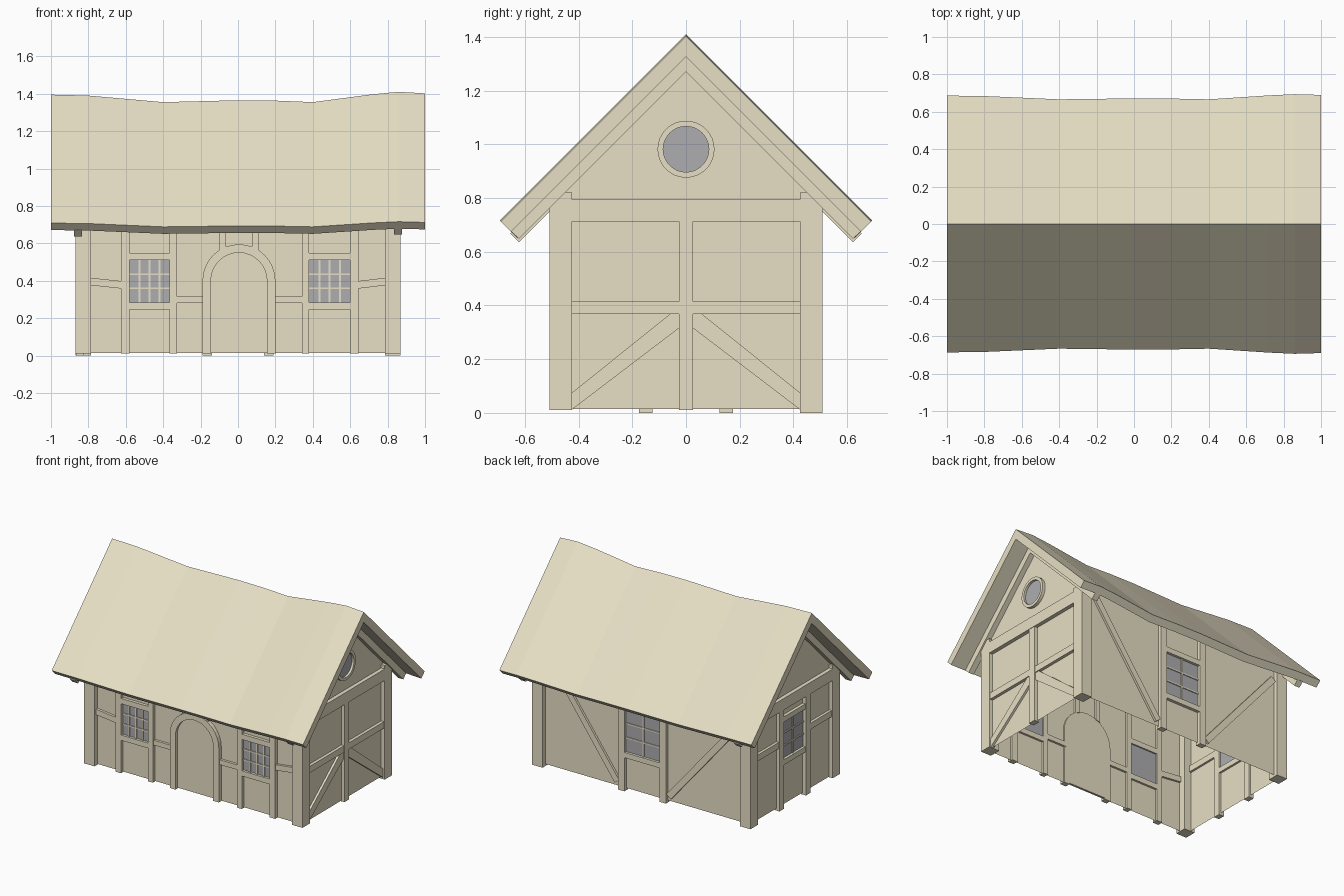
import bpy, bmesh, math
from mathutils import Vector

if "Cube" in bpy.data.objects:
    bpy.data.objects.remove(bpy.data.objects["Cube"])


def material(name, rgb):
    m = bpy.data.materials.new(name)
    m.diffuse_color = (*rgb, 1)
    m.use_nodes = True
    m.node_tree.nodes["Principled BSDF"].inputs["Base Color"].default_value = m.diffuse_color
    return m


TAN = material("timber_and_plaster", (0.80, 0.74, 0.56))
GREY = material("window_glass", (0.42, 0.42, 0.44))

# Wall frames: u runs along the wall, z up, d outward from the wall plane
WX, WY = 0.84, 0.475
WALLS = {
    "front": lambda u, z, d: Vector((u, -WY - d, z)),
    "back": lambda u, z, d: Vector((u, WY + d, z)),
    "right": lambda u, z, d: Vector((WX + d, u, z)),
    "left": lambda u, z, d: Vector((-WX - d, u, z)),
}


def make(name, bm, mat=TAN):
    bmesh.ops.recalc_face_normals(bm, faces=bm.faces)
    me = bpy.data.meshes.new(name)
    bm.to_mesh(me)
    bm.free()
    me.materials.append(mat)
    ob = bpy.data.objects.new(name, me)
    bpy.context.collection.objects.link(ob)
    return ob


def add_prism(bm, wall, pts, d0, d1):
    f = WALLS[wall]
    a = [bm.verts.new(f(u, z, d0)) for u, z in pts]
    b = [bm.verts.new(f(u, z, d1)) for u, z in pts]
    n = len(pts)
    bm.faces.new(a)
    bm.faces.new(b[::-1])
    for i in range(n):
        bm.faces.new((a[i], a[(i + 1) % n], b[(i + 1) % n], b[i]))


def prism(name, wall, pts, d0=-0.015, d1=0.025, mat=TAN):
    bm = bmesh.new()
    add_prism(bm, wall, pts, d0, d1)
    return make(name, bm, mat)


def rect(u0, u1, z0, z1):
    return [(u0, z0), (u1, z0), (u1, z1), (u0, z1)]


def strip(u0, z0, u1, z1, w):
    # slanted timber outline of width w between two points
    t = Vector((u1 - u0, z1 - z0)).normalized() * w / 2
    return [(u0 + t.y, z0 - t.x), (u1 + t.y, z1 - t.x),
            (u1 - t.y, z1 + t.x), (u0 - t.y, z0 + t.x)]


def window(wall, u0, u1, z0, z1, cols, rows):
    prism(wall + "_window_glass", wall, rect(u0, u1, z0, z1), -0.005, 0.004, GREY)
    bm = bmesh.new()
    h = 0.005
    for i in range(1, cols):
        u = u0 + (u1 - u0) * i / cols
        add_prism(bm, wall, rect(u - h, u + h, z0, z1), 0, 0.011)
    for i in range(1, rows):
        z = z0 + (z1 - z0) * i / rows
        add_prism(bm, wall, rect(u0, u1, z - h, z + h), 0, 0.010)
    make(wall + "_window_bars", bm)
    for part, a, b in (("sill", z0 - 0.038, z0), ("lintel", z1, z1 + 0.038)):
        prism(f"{wall}_window_{part}", wall, rect(u0, u1, a, b), -0.015, 0.022)


# Wall shell, open underneath
bm = bmesh.new()
for wall, half in (("front", WX), ("back", WX)):
    bm.faces.new([bm.verts.new(WALLS[wall](u, z, 0)) for u, z in rect(-half, half, 0.015, 0.84)])
for wall in ("left", "right"):
    pts = [(-WY, 0.015), (WY, 0.015), (WY, 0.84), (0, 1.32), (-WY, 0.84)]
    bm.faces.new([bm.verts.new(WALLS[wall](u, z, 0)) for u, z in pts])
bmesh.ops.remove_doubles(bm, verts=bm.verts, dist=1e-4)
make("wall_shell", bm)

# Sagging roof slab
SECTIONS = [(-1, 1.395), (-0.8, 1.39), (-0.4, 1.355), (0, 1.365),
            (0.2, 1.363), (0.4, 1.355), (0.72, 1.397), (0.86, 1.41), (1, 1.402)]
bm = bmesh.new()
rings = []
for x, r in SECTIONS:
    e = 0.69 - (1.402 - r) * 0.5
    prof = [(-e, r - e), (0, r), (e, r - e),
            (e - 0.0375, r - e - 0.0375), (0, r - 0.075), (-e + 0.0375, r - e - 0.0375)]
    rings.append([bm.verts.new((x, y, z)) for y, z in prof])
for a, b in zip(rings, rings[1:]):
    for i in range(6):
        j = (i + 1) % 6
        bm.faces.new((a[i], a[j], b[j], b[i]))
for ring in (rings[0], rings[-1]):
    for q in ((0, 1, 4, 5), (1, 2, 3, 4)):
        bm.faces.new([ring[i] for i in q])
make("roof", bm)

# Corner posts and gable rafters
for wall, drop in (("right", 0), ("left", 0.012)):
    for s in (-1, 1):
        side = "front" if s < 0 else "back"
        prism(f"{wall}_{side}_corner_post", wall,
              rect(s * 0.425, s * 0.508, 0.0 if s > 0 else 0.01, 0.82), -0.055, 0.028)
        pts = [(0, 1.335), (s * 0.655, 0.68), (s * 0.622, 0.648), (0, 1.27)]
        prism(f"{wall}_{side}_rafter", wall, [(u, z - drop) for u, z in pts], -0.005, 0.038)

# Front wall: windows, posts and rails either side of the door
for s, a, b in ((-1, 0.365, 0.58), (1, 0.38, 0.60)):
    u0, u1 = sorted((s * a, s * b))
    window("front", u0, u1, 0.285, 0.51, 4, 3)
    prism("front_inner_post", "front", rect(s * (a - 0.038), s * a, 0.012, 0.8))
    prism("front_outer_post", "front", rect(s * b, s * (b + 0.045), 0.012, 0.8))
    prism("front_outer_rail", "front",
          strip(s * (b + 0.04), 0.378, s * 0.79, 0.396, 0.04), -0.015, 0.018)
    prism("front_inner_rail", "front", rect(s * 0.185, s * (a - 0.03), 0.28, 0.315), -0.015, 0.018)

# Arched door with frame and keystone
def arch(r, n=16):
    return [(0.005 + r * math.cos(math.pi * i / n), 0.40 + r * math.sin(math.pi * i / n))
            for i in range(n + 1)]

DR, FR = 0.15, 0.195
prism("door", "front", [(0.005 - DR, 0.02), (0.005 + DR, 0.02)] + arch(DR), -0.01, 0.006)
bm = bmesh.new()
inner = [(0.005 + DR, 0.012)] + arch(DR) + [(0.005 - DR, 0.012)]
outer = [(0.005 + FR, 0.012)] + arch(FR) + [(0.005 - FR, 0.012)]
for i in range(len(inner) - 1):
    add_prism(bm, "front", [inner[i], inner[i + 1], outer[i + 1], outer[i]], -0.01, 0.028)
bmesh.ops.remove_doubles(bm, verts=bm.verts, dist=1e-4)
make("door_frame", bm)
for s in (-1, 1):
    prism("door_top_post", "front",
          [(0.005 + s * 0.07, 0.575), (0.005 + s * 0.105, 0.565),
           (0.005 + s * 0.105, 0.8), (0.005 + s * 0.07, 0.8)], -0.015, 0.02)

# Back wall: one window and two braces
window("back", -0.14, 0.14, 0.278, 0.585, 2, 3)
for s in (-1, 1):
    prism("back_window_post", "back", rect(s * 0.14, s * 0.19, 0, 0.8))
prism("back_brace", "back", strip(0.205, 0.05, 0.745, 0.80, 0.045), -0.01, 0.016)
prism("back_brace", "back", strip(-0.205, 0.05, -0.77, 0.72, 0.045), -0.01, 0.016)

# Both gables: upper tie beam
for wall in ("left", "right"):
    prism(wall + "_tie_beam", wall, rect(-0.425, 0.425, 0.712, 0.795), -0.015, 0.028)

# Right gable: cross, braces and round window
prism("right_centre_post", "right", rect(-0.027, 0.027, 0.01, 0.715))
prism("right_mid_rail", "right", rect(-0.425, 0.425, 0.368, 0.415), -0.015, 0.022)
for s in (-1, 1):
    prism("right_brace", "right",
          [(s * 0.425, 0.012), (s * 0.425, 0.075), (s * 0.06, 0.368),
           (s * 0.027, 0.368), (s * 0.027, 0.315)], -0.01, 0.016)


def circle(r, n=32):
    return [(r * math.cos(2 * math.pi * i / n), 0.982 + r * math.sin(2 * math.pi * i / n))
            for i in range(n)]

prism("round_window_glass", "right", circle(0.087), -0.005, 0.006, GREY)
bm = bmesh.new()
c0, c1 = circle(0.085), circle(0.106)
for i in range(32):
    j = (i + 1) % 32
    add_prism(bm, "right", [c0[i], c0[j], c1[j], c1[i]], -0.01, 0.022)
make("round_window_frame", bm)

# Left gable: window between two posts, side rails
window("left", -0.125, 0.125, 0.35, 0.62, 2, 3)
for s in (-1, 1):
    prism("left_window_post", "left", rect(s * 0.125, s * 0.175, 0, 0.715))
    prism("left_side_rail", "left", rect(s * 0.17, s * 0.425, 0.45, 0.495), -0.015, 0.02)
